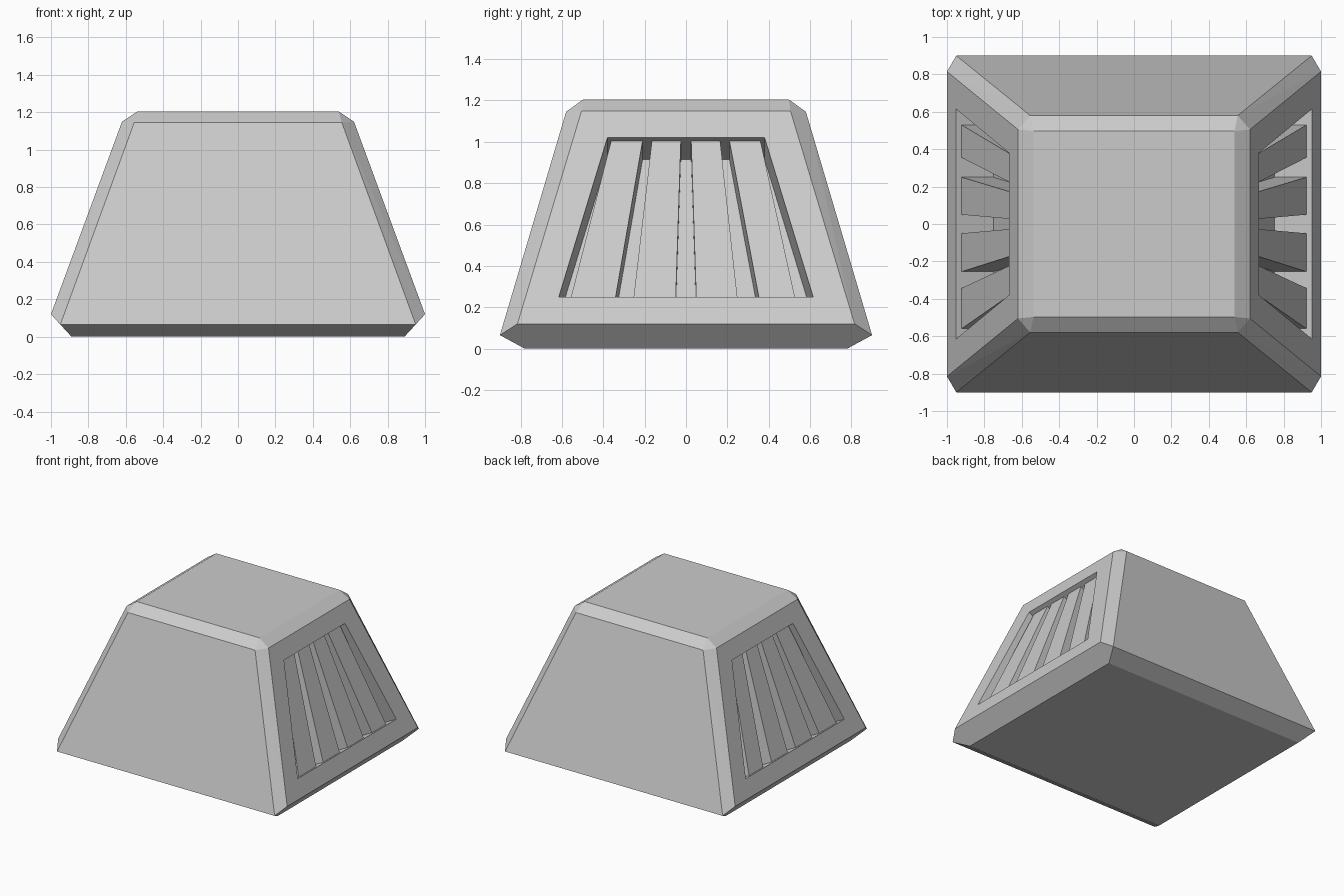
import bpy, bmesh, math
from mathutils import Vector

if "Cube" in bpy.data.objects:
    bpy.data.objects.remove(bpy.data.objects["Cube"])


def hull(name, points):
    """Flat-faced convex solid around a set of points."""
    bm = bmesh.new()
    for p in points:
        bm.verts.new(p)
    bmesh.ops.convex_hull(bm, input=bm.verts)
    bmesh.ops.dissolve_limit(bm, angle_limit=math.radians(1),
                             verts=bm.verts, edges=bm.edges)
    bmesh.ops.recalc_face_normals(bm, faces=bm.faces)
    mesh = bpy.data.meshes.new(name)
    bm.to_mesh(mesh)
    bm.free()
    ob = bpy.data.objects.new(name, mesh)
    bpy.context.collection.objects.link(ob)
    return ob


Z_LOW, Z_HIGH = 0.25, 1.02           # vent opening heights
INWARD = Vector((-0.2, 0, -0.105))   # vent depth direction on the right side


def side_x(z):
    """Sloping side panel position at height z."""
    return 1.0 - 0.38 * (z - 0.12) / 1.03


def side_prism(name, low, high, start, end, side):
    """Tapered prism sunk into a side panel between two depth fractions."""
    loop = [Vector((side_x(Z_LOW), y, Z_LOW)) for y in low]
    loop += [Vector((side_x(Z_HIGH), y, Z_HIGH)) for y in high]
    pts = [p + INWARD * d for d in (start, end) for p in loop]
    return hull(name, [(p.x * side, p.y, p.z) for p in pts])


# Bevelled tapered body: three points per corner
corner = [(1.0, 0.815, 0.12), (0.95, 0.9, 0.065), (0.89, 0.78, 0.0),
          (0.62, 0.505, 1.15), (0.555, 0.58, 1.145), (0.537, 0.497, 1.205)]
body = hull("body", [(x * sx, y * sy, z) for x, y, z in corner
                     for sx in (-1, 1) for sy in (-1, 1)])

# Slat widths (bottom, top), listed front to back
slats = [((-0.56, -0.343), (-0.362, -0.21)),
         ((-0.255, -0.05), (-0.165, -0.025)),
         ((0.05, 0.25), (0.025, 0.165)),
         ((0.355, 0.53), (0.21, 0.36))]

for side, label in ((1, "right"), (-1, "left")):
    # Vent recess
    cutter = side_prism(f"{label}_vent_cutter", (-0.615, 0.615), (-0.38, 0.38),
                        -0.5, 1.0, side)
    cutter.hide_render = True
    cutter.hide_viewport = True
    cutter.display_type = 'WIRE'
    cut = body.modifiers.new(f"{label}_vent", 'BOOLEAN')
    cut.operation = 'DIFFERENCE'
    cut.solver = 'EXACT'
    cut.object = cutter
    # Vent slats
    for i, (low, high) in enumerate(slats, 1):
        side_prism(f"{label}_vent_slat_{i}", low, high, 0.15, 1.05, side)
